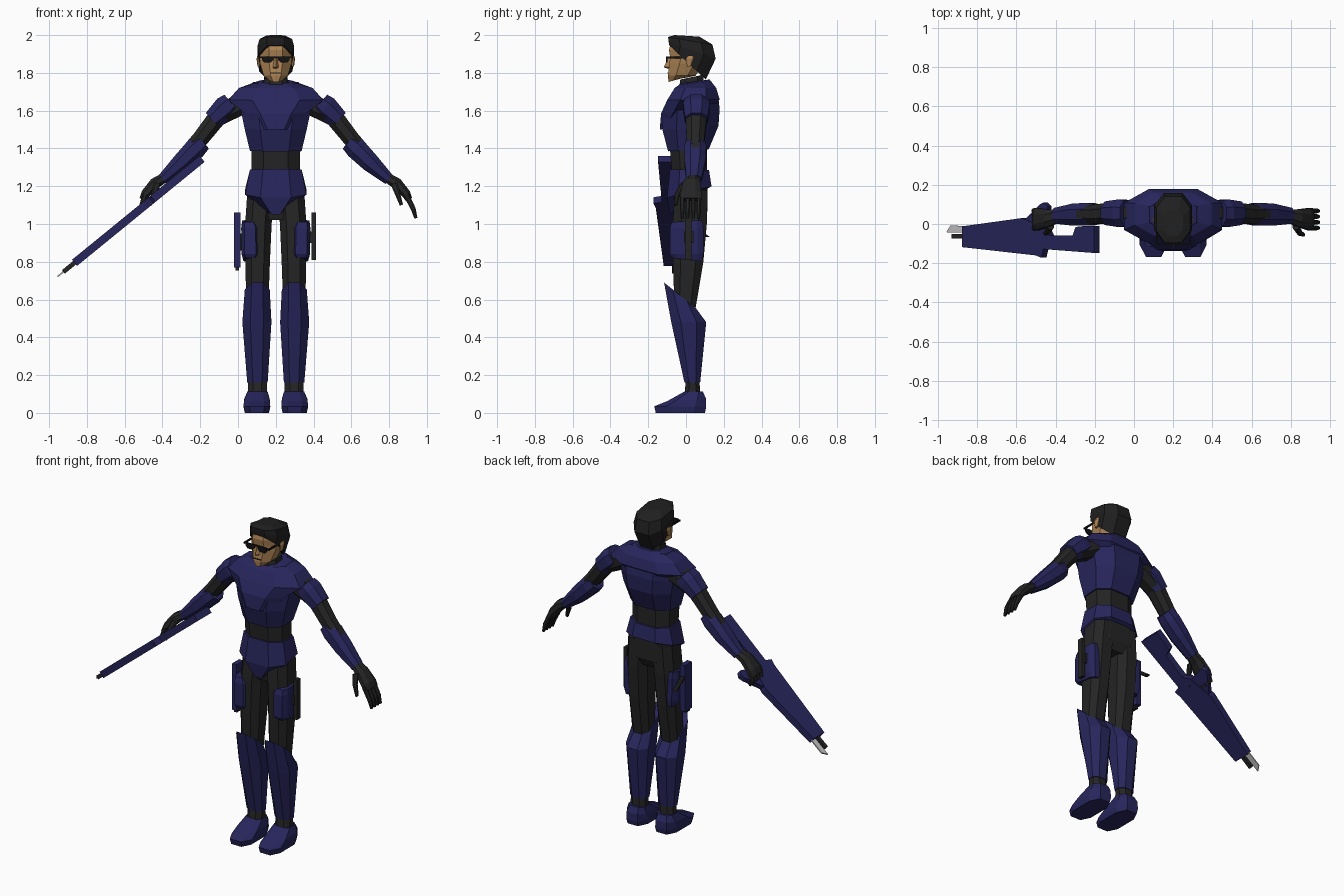
import bpy, bmesh, math
from mathutils import Vector

CX = 0.2  # body centre line


def material(name, rgb):
    m = bpy.data.materials.new(name)
    m.diffuse_color = (*rgb, 1)
    return m


NAVY = material("navy_armour", (0.021, 0.019, 0.108))
DARK = material("dark_cloth", (0.018, 0.018, 0.018))
SKIN = material("skin", (0.42, 0.23, 0.09))
HAIR = material("hair", (0.014, 0.014, 0.014))
GLASS = material("black_lens", (0.006, 0.006, 0.007))
STEEL = material("steel", (0.55, 0.55, 0.55))


def loft(name, rings, mat):
    """Skin a list of equal-length point rings and cap both ends."""
    bm = bmesh.new()
    rows = [[bm.verts.new(p) for p in r] for r in rings]
    n = len(rows[0])
    for a, b in zip(rows, rows[1:]):
        for i in range(n):
            bm.faces.new((a[i], a[(i + 1) % n], b[(i + 1) % n], b[i]))
    bm.faces.new(rows[0])
    bm.faces.new(rows[-1])
    bmesh.ops.recalc_face_normals(bm, faces=bm.faces)
    me = bpy.data.meshes.new(name)
    bm.to_mesh(me)
    bm.free()
    me.materials.append(mat)
    ob = bpy.data.objects.new(name, me)
    bpy.context.collection.objects.link(ob)
    return ob


def octagon(k):
    return [(1, -k), (1, k), (k, 1), (-k, 1), (-1, k), (-1, -k), (-k, -1), (k, -1)]


def stack(name, rings, mat, x=CX, k=0.5):
    """Upright part; ring = (z front, z back, y front, y back, half width[, x offset])."""
    out = []
    for zf, zb, yf, yb, hw, *off in rings:
        cx = x + (off[0] if off else 0)
        out.append([(cx + u * hw, (yf + yb) / 2 + v * (yb - yf) / 2,
                     (zf + zb) / 2 + v * (zb - zf) / 2) for u, v in octagon(k)])
    return loft(name, out, mat)


def limb(name, s, rings, mat, k=0.45):
    """Arm part in the xz plane; ring = (x offset, z, y, half thickness, half depth)."""
    out = []
    for i, (x, z, y, t, d) in enumerate(rings):
        a, b = rings[max(i - 1, 0)], rings[min(i + 1, len(rings) - 1)]
        n = Vector((b[0] - a[0], b[1] - a[1])).normalized()
        out.append([(CX + s * (x - n.y * t * u), y + d * v, z + n.x * t * u)
                    for u, v in octagon(k)])
    return loft(name, out, mat)


def box(name, x0, x1, y0, y1, z0, z1, mat):
    q = [(x0, y0), (x1, y0), (x1, y1), (x0, y1)]
    return loft(name, [[(x, y, z) for x, y in q] for z in (z0, z1)], mat)


# Head, neck and hair
stack("neck", [(1.70, 1.70, -.04, .10, .075), (1.765, 1.79, -.03, .09, .06)], DARK)
stack("head", [(1.752, 1.775, -.092, -.01, .032), (1.785, 1.785, -.096, .05, .064),
               (1.85, 1.85, -.088, .10, .083), (1.88, 1.88, -.084, .11, .086),
               (1.92, 1.92, -.090, .12, .086), (1.965, 1.965, -.080, .10, .078)], SKIN, k=.42)
stack("hair", [(1.945, 1.765, -.088, .105, .089), (1.965, 1.875, -.092, .157, .097),
               (1.990, 1.95, -.095, .14, .086), (2.0, 1.992, -.06, .07, .05)], HAIR, k=.5)
loft("nose", [[(CX - w, -.085, z), (CX, y, z), (CX + w, -.085, z)]
              for w, y, z in ((.016, -.095, 1.822), (.018, -.118, 1.83), (.008, -.095, 1.88))], SKIN)
box("mouth", CX - .025, CX + .025, -.099, -.092, 1.796, 1.801, HAIR)

# Sunglasses, ears
box("glasses_bridge", CX - .08, CX + .08, -.104, -.098, 1.880, 1.888, GLASS)
for s in (-1, 1):
    lens = [(-.030, .016), (.030, .016), (.032, -.002), (.018, -.018), (-.014, -.018), (-.030, -.004)]
    loft("lens", [[(CX + s * (.042 + a), y, 1.872 + b) for a, b in lens] for y in (-.106, -.098)], GLASS)
    box("glasses_arm", CX + s * .080, CX + s * .088, -.104, .03, 1.876, 1.886, GLASS)
    stack("ear", [(1.835, 1.835, .005, .025, .007), (1.875, 1.875, .0, .04, .012),
                  (1.89, 1.89, .01, .04, .008)], SKIN, x=CX + s * .09)

# Torso: ribcage, overhanging yoke, waist, belt skirt, hips
stack("ribcage", [(1.385, 1.395, -.095, .12, .137), (1.50, 1.52, -.125, .172, .165),
                  (1.60, 1.61, -.12, .178, .185), (1.68, 1.68, -.08, .17, .19),
                  (1.74, 1.755, -.03, .125, .12)], NAVY)
stack("chest_yoke", [(1.50, 1.52, -.139, .0, .09), (1.585, 1.59, -.132, .12, .165),
                     (1.655, 1.66, -.10, .178, .25), (1.72, 1.72, -.06, .160, .195),
                     (1.745, 1.765, -.025, .125, .085)], NAVY)
stack("waist", [(1.27, 1.27, -.075, .11, .127), (1.40, 1.40, -.085, .11, .13)], DARK)
stack("belt_skirt", [(1.29, 1.285, -.085, .122, .137), (1.14, 1.20, -.10, .135, .162),
                     (1.05, 1.16, -.085, .06, .045)], NAVY)
stack("hips", [(1.02, 1.02, -.045, .09, .10), (1.09, 1.07, -.06, .115, .15),
               (1.22, 1.22, -.07, .115, .14)], DARK)

for s in (-1, 1):
    side = "left_" if s > 0 else "right_"
    # Leg
    leg = [(1.18, 1.18, -.06, .115, .072, .078), (1.0, 1.0, -.07, .11, .070, .092),
           (.80, .80, -.07, .092, .065, .096), (.55, .55, -.06, .05, .058, .098)]
    shin = [(.16, .16, -.008, .075, .054, .097), (.48, .48, -.078, .107, .077, .100),
            (.69, .555, -.116, .052, .066, .098)]
    ankle = [(.08, .08, -.01, .078, .05, .097), (.18, .18, .0, .07, .05, .097)]
    foot = [(0, 0, -.160, .100, .064, .100), (.035, .03, -.168, .107, .071, .100),
            (.062, .075, -.10, .106, .068, .100), (.112, .112, -.01, .09, .054, .097)]
    plate = [(.82, .80, -.075, .085, .036, .135), (.84, .84, -.085, .092, .046, .135),
             (.98, .98, -.085, .092, .046, .137), (1.01, 1.02, -.075, .085, .036, .142)]
    for part, rings, mat, k in (("thigh", leg, DARK, .5), ("shin_armour", shin, NAVY, .45),
                                ("ankle", ankle, DARK, .45), ("boot", foot, NAVY, .55),
                                ("thigh_plate", plate, NAVY, .65)):
        stack(side + part, [(*r[:5], s * r[5]) for r in rings], mat, k=k)

    # Arm
    limb(side + "arm", s, [(.17, 1.645, .06, .06, .065), (.31, 1.565, .055, .05, .055),
                           (.40, 1.45, .05, .044, .048), (.48, 1.37, .05, .035, .04),
                           (.60, 1.24, .04, .026, .034)], DARK)
    limb(side + "shoulder_pad", s, [(.235, 1.64, .055, .058, .066), (.265, 1.615, .055, .066, .07),
                                    (.335, 1.55, .055, .052, .06)], NAVY)
    limb(side + "bracer", s, [(.385, 1.435, .05, .047, .05), (.425, 1.40, .05, .057, .058),
                              (.50, 1.325, .048, .05, .056), (.60, 1.235, .042, .03, .04)], NAVY)

    # Hand
    grip = s < 0
    limb(side + "palm", s, [(.59, 1.245, .04, .026, .034), (.64, 1.215, .03, .03, .045),
                            (.69, 1.16, .025, .024, .056), (.705, 1.13, .025, .018, .056)], DARK)
    tip = [(.71, 1.10), (.69, 1.075)] if grip else [(.728, 1.08), (.742, 1.03)]
    for i in range(4):
        y = -.02 + i * .029
        limb(side + "finger", s, [(.69, 1.155, y, .015, .0125), (*tip[0], y, .013, .0125),
                                  (*tip[1], y, .008, .008)], DARK)
    limb(side + "thumb", s, [(.625, 1.215, -.01, .018, .018), (.645, 1.16, -.045, .014, .014),
                             (.665, 1.10, -.055, .009, .009)], DARK)

# Left thigh baton
box("baton", .39, .412, -.005, .03, .81, 1.06, DARK)
box("baton_clip", .375, .395, -.01, .04, .90, .96, DARK)

# Right thigh sidearm
box("sidearm_body", -.02, .012, -.03, .04, .77, 1.06, NAVY)
box("sidearm_muzzle", -.014, .006, -.02, .02, .755, .78, DARK)
limb("sidearm_grip", -1, [(.205, .99, .03, .012, .018), (.205, .93, .11, .012, .018)], DARK)
box("holster_strap", .0, .035, -.02, .03, .86, .95, DARK)


# Rifle: flat outline sloping down along -x
def rifle_plate(name, outline, t, mat):
    n = Vector((-.632, 0, .775))
    base = [Vector((x, y, 1.345 + (x + .19) * .815)) for x, y in outline]
    return loft(name, [[p + n * d for p in base] for d in (-t, t)], mat)


rifle_plate("rifle_body", [(-.19, -.01), (-.19, -.148), (-.45, -.128), (-.46, -.172), (-.49, -.160),
                           (-.865, -.118), (-.865, -.012), (-.56, .03), (-.44, -.02), (-.42, -.058),
                           (-.30, -.058), (-.285, -.015), (-.24, -.01)], .021, NAVY)
rifle_plate("rifle_grip", [(-.55, .02), (-.45, -.02), (-.43, .09), (-.45, .11), (-.47, .10)], .016, NAVY)
rifle_plate("rifle_barrel", [(-.86, -.075), (-.86, -.052), (-.925, -.052), (-.925, -.075)], .012, DARK)
rifle_plate("bayonet", [(-.86, -.045), (-.86, -.01), (-.935, -.008), (-.955, -.042)], .004, STEEL)
